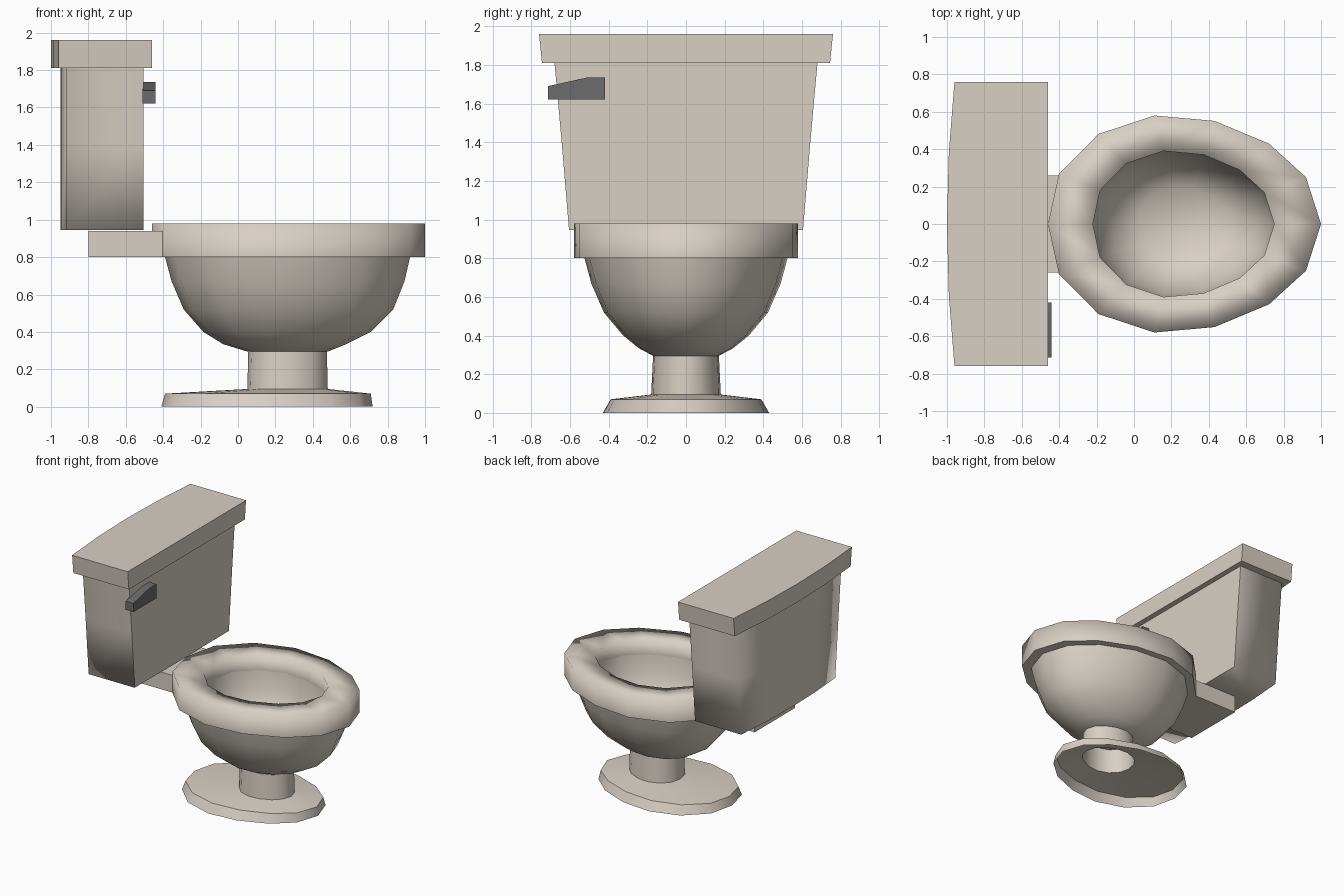
import bpy, bmesh, math

if "Cube" in bpy.data.objects:
    bpy.data.objects.remove(bpy.data.objects["Cube"])

def material(name, rgb):
    m = bpy.data.materials.new(name)
    m.diffuse_color = (*rgb, 1)
    m.use_nodes = True
    m.node_tree.nodes["Principled BSDF"].inputs["Base Color"].default_value = m.diffuse_color
    return m

CREAM = material("cream_porcelain", (0.69, 0.63, 0.56))
GREY = material("dark_grey_metal", (0.15, 0.15, 0.155))

# Egg-shaped half outline shared by every oval ring (14 sides when mirrored)
HALF = [(1, 0), (.89, .43), (.62, .74), (.22, .95), (-.22, 1), (-.63, .83), (-.92, .46), (-1, 0)]
EGG = HALF + [(x, -y) for x, y in HALF[-2:0:-1]]

def egg(x0, x1, hy, z):
    """Oval ring spanning x0..x1 and -hy..hy at height z."""
    c, h = (x0 + x1) / 2, (x1 - x0) / 2
    return [(c + h * x, hy * y, z) for x, y in EGG]

def loft(name, rings, mat, cap_start=False, cap_end=False, angle=180, flip=False):
    """Skin a list of matching rings, with optional end caps."""
    bm = bmesh.new()
    vr = [[bm.verts.new(p) for p in r] for r in rings]
    n = len(rings[0])
    for a, b in zip(vr, vr[1:]):
        for i in range(n):
            j = (i + 1) % n
            bm.faces.new((a[i], a[j], b[j], b[i]))
    if cap_start:
        bm.faces.new(vr[0][::-1])
    if cap_end:
        bm.faces.new(vr[-1])
    if flip:
        bmesh.ops.reverse_faces(bm, faces=bm.faces[:])
    me = bpy.data.meshes.new(name)
    bm.to_mesh(me)
    bm.free()
    me.materials.append(mat)
    ob = bpy.data.objects.new(name, me)
    bpy.context.collection.objects.link(ob)
    bpy.ops.object.select_all(action='DESELECT')
    ob.select_set(True)
    bpy.context.view_layer.objects.active = ob
    bpy.ops.object.shade_smooth_by_angle(angle=math.radians(angle))
    return ob

# Hollow foot and stem
loft("foot", [egg(-.41, .72, .43, 0), egg(-.39, .71, .39, .07), egg(.05, .48, .18, .095)],
     CREAM, angle=50)
loft("stem", [egg(.05, .48, .18, .095), egg(.055, .475, .17, .30)], CREAM)

# Bowl outside
loft("bowl_outer", [egg(.05, .48, .17, .295), egg(-.08, .58, .245, .335), egg(-.185, .71, .325, .40),
                    egg(-.29, .83, .425, .52), egg(-.355, .89, .49, .67), egg(-.39, .92, .525, .80)],
     CREAM, cap_start=True)

# Rim: outer wall rolling over the top into the hole
loft("rim", [egg(-.46, 1, .58, .80), egg(-.46, 1, .58, .98), egg(-.22, .75, .39, .98),
             egg(-.22, .75, .39, .86)], CREAM)
loft("rim_underside", [egg(-.39, .92, .525, .80), egg(-.46, 1, .58, .80)], CREAM)

# Bowl inside, with a flat floor
loft("bowl_inner", [egg(-.22, .75, .39, .86), egg(-.20, .73, .375, .72), egg(-.12, .65, .31, .56),
                    egg(.02, .51, .20, .45)], CREAM, cap_end=True, angle=60)

def slab(x0, x1, hy, z):
    return [(x0, -hy, z), (x1, -hy, z), (x1, hy, z), (x0, hy, z)]

# Bracket joining bowl and tank
loft("bracket", [slab(-.80, -.38, .26, .80), slab(-.80, -.38, .26, .94)], CREAM,
     cap_start=True, cap_end=True, angle=40)

def bowed(front, back, bow, hy, z):
    """Flat front and gently bowed back."""
    ys = (-1, -.5, 0, .5, 1)
    return [(front, t * hy, z) for t in ys] + \
           [(back - bow * (1 - t * t), t * hy, z) for t in ys[::-1]]

# Tank and lid
loft("tank", [bowed(-.505, -.92, .03, .605, .945), bowed(-.505, -.92, .03, .643, 1.40),
              bowed(-.505, -.92, .03, .68, 1.81)], CREAM, cap_start=True, cap_end=True, angle=89)
loft("tank_lid", [bowed(-.46, -.96, .04, .745, 1.81), bowed(-.46, -.96, .04, .76, 1.96)],
     CREAM, cap_start=True, cap_end=True, angle=40)

# Flush handle: tapered lever on the tank front
LEVER = [(-.715, 1.62), (-.42, 1.62), (-.42, 1.735), (-.51, 1.735), (-.715, 1.69)]
loft("flush_handle", [[(x, y, z) for y, z in LEVER] for x in (-.51, -.44)], GREY,
     cap_start=True, cap_end=True, angle=40)
